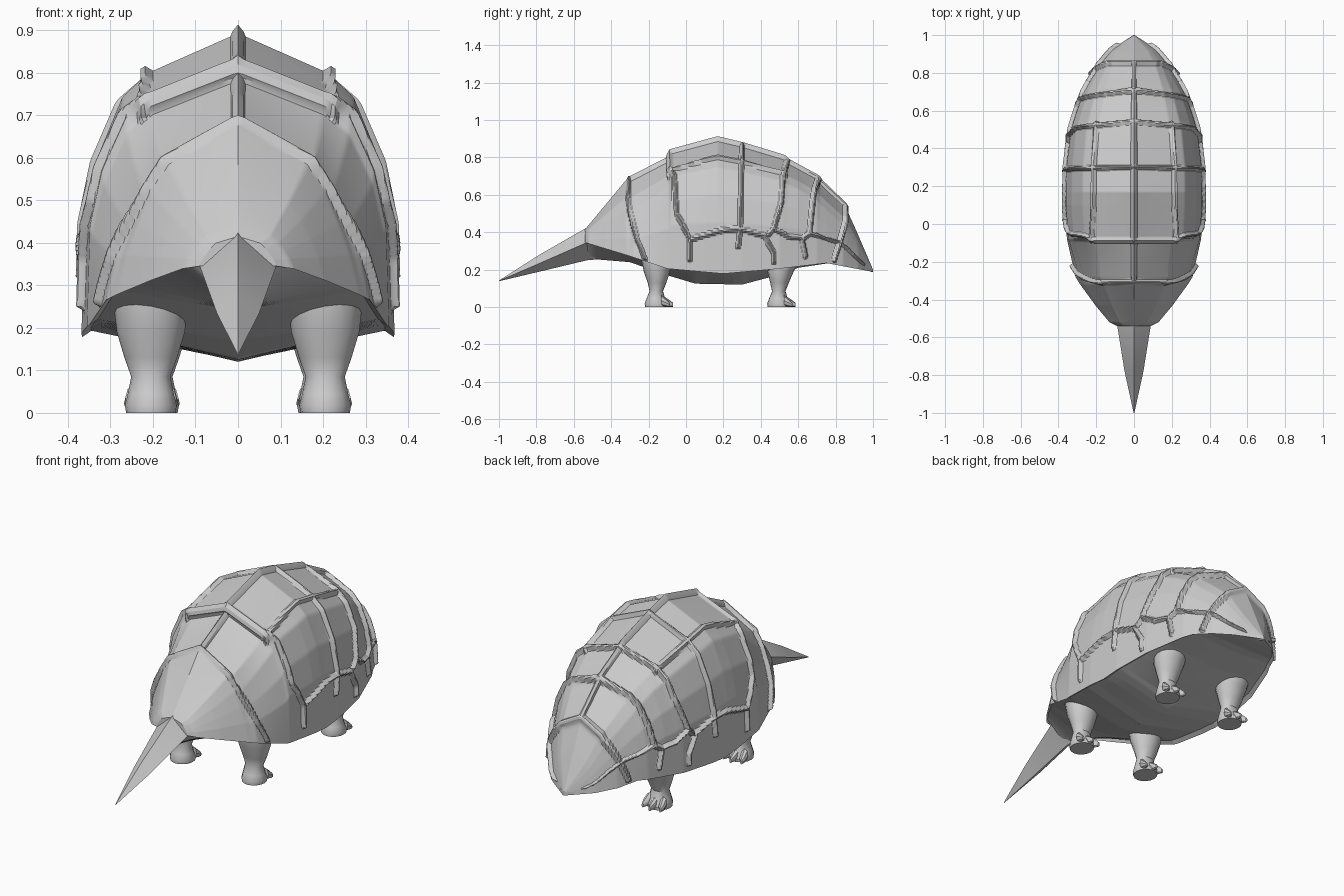
import bpy, bmesh, math
from mathutils import Vector

if "Cube" in bpy.data.objects:
    bpy.data.objects.remove(bpy.data.objects["Cube"])

# side profile of the spine, plan outline, rim height and belly keel, all along y
TOP = [(-.54, .415), (-.32, .68), (-.295, .68), (-.09, .785), (-.08, .825), (.17, .893), (.3, .862),
       (.52, .795), (.545, .772), (.7, .688), (.715, .665), (.84, .545), (.86, .52), (.91, .41), (1, .2)]
WIDTH = [(-.54, .09), (-.52, .13), (-.43, .205), (-.32, .285), (-.28, .31), (-.08, .355), (.1, .368),
         (.3, .365), (.5, .34), (.7, .275), (.84, .2), (.92, .125), (1, .004)]
RIM = [(-.54, .345), (-.3, .272), (-.1, .205), (.2, .178), (.5, .205), (.75, .235), (1, .188)]
KEEL = [(-.54, .26), (-.3, .24), (-.1, .17), (.05, .125), (.3, .12), (.45, .16), (.6, .21),
        (.8, .24), (1, .186)]
# cross-section along u (0 = spine, 1 = rim): steep middle and flatter ends
SEC_U = (0, .256, .35, .52, .70, 1)
MID = ((0, 1), (.57, .87), (.74, .79), (.90, .59), (.98, .38), (1, 0))
END = ((0, 1), (.58, .77), (.72, .60), (.83, .41), (.92, .23), (1, 0))
BLEND = [(-.54, 1), (-.3, 1), (-.08, 0), (.6, 0), (.85, .6), (1, 1)]
# seams between plates as (y, u)
SEAMS = [
    [(-.3, 0), (.85, 0)],
    [(-.305, 0), (-.31, .27), (-.26, .74), (-.22, .97)],
    [(-.085, 0), (-.085, .256), (-.06, .35), (-.05, .62), (.02, .80), (.02, .93)],
    [(.3, 0), (.29, .73), (.28, .84)],
    [(.54, 0), (.52, .27), (.51, .51), (.47, .72)],
    [(.705, 0), (.68, .34), (.66, .71), (.62, .77), (.64, .92)],
    [(.85, 0), (.85, .3), (.82, .65), (.79, .95)],
    [(-.085, .29), (.1, .262), (.3, .262), (.53, .27)],
    [(.02, .80), (.2, .74), (.29, .73), (.42, .77), (.47, .89), (.47, .95)],
    [(.44, .76), (.47, .72), (.55, .77), (.62, .77)],
    [(.66, .71), (.75, .70), (.82, .65), (.94, .72)],
]


def interp(table, t):
    for (a, va), (b, vb) in zip(table, table[1:]):
        if t <= b:
            return va + (vb - va) * max(0, t - a) / (b - a)
    return table[-1][1]


def shell_point(y, u):
    k, a = interp(BLEND, y), abs(u)
    x, f = (interp([(s, m[i] * (1 - k) + e[i] * k) for s, m, e in zip(SEC_U, MID, END)], a)
            for i in (0, 1))
    rim = interp(RIM, y)
    return math.copysign(x * interp(WIDTH, y), u), y, rim + f * (interp(TOP, y) - rim)


def seam_distance(y, u, scale):
    best = 1
    for line in SEAMS:
        for (y0, u0), (y1, u1) in zip(line, line[1:]):
            if y < min(y0, y1) - .02 or y > max(y0, y1) + .02:
                continue
            dy, du, py, pu = y1 - y0, (u1 - u0) * scale, y - y0, (u - u0) * scale
            t = min(1, max(0, (py * dy + pu * du) / (dy * dy + du * du)))
            best = min(best, math.hypot(py - t * dy, pu - t * du))
    return best


def loft(bm, rings):
    loops = [[bm.verts.new(p) for p in ring] for ring in rings]
    n = len(loops[0])
    for a, b in zip(loops, loops[1:]):
        for i in range(n):
            bm.faces.new((a[i], a[(i + 1) % n], b[(i + 1) % n], b[i]))
    bm.faces.new(loops[0])
    bm.faces.new(loops[-1])
    bmesh.ops.recalc_face_normals(bm, faces=bm.faces[:])
    bm.normal_update()
    return loops


def finish(bm, name, angle=25):
    mesh = bpy.data.meshes.new(name)
    bm.to_mesh(mesh)
    bm.free()
    obj = bpy.data.objects.new(name, mesh)
    bpy.context.collection.objects.link(obj)
    bpy.ops.object.select_all(action='DESELECT')
    obj.select_set(True)
    bpy.context.view_layer.objects.active = obj
    bpy.ops.object.shade_smooth_by_angle(angle=math.radians(angle))
    return obj


# armoured shell with belly, seams pressed in along the normals
N, M = 300, 90
us = [i / M for i in range(-M, M + 1)]
ys = [-.54 + 1.54 * j / N for j in range(N + 1)]
rings = []
for y in ys:
    w, r = interp(WIDTH, y), interp(RIM, y)
    rings.append([shell_point(y, u) for u in us]
                 + [(.94 * w, y, r + .015), (0, y, interp(KEEL, y)), (-.94 * w, y, r + .015)])
bm = bmesh.new()
loops = loft(bm, rings)
moves = []
for y, loop in zip(ys, loops):
    scale = .2 + 1.85 * interp(WIDTH, y) * .9
    for u, v in zip(us, loop):
        d = seam_distance(y, abs(u), scale)
        if d < .013:
            moves.append((v, v.normal * .02 * min(1, 1.5 * (1 - d / .013))))
for v, offset in moves:
    v.co -= offset
finish(bm, "shell")

# tapering diamond-section tail
bm = bmesh.new()
loft(bm, [[(0, y, t), (w, y, m), (0, y, b), (-w, y, m)] for y, w, t, m, b in (
    (-.3, .12, .46, .36, .27), (-.53, .09, .425, .345, .25),
    (-.78, .05, .282, .235, .19), (-1, .002, .142, .14, .138))])
finish(bm, "tail")


# leg with ankle, flared foot and three toes pointing to +y
def leg(name, x, y, lean):
    bm = bmesh.new()
    profile = [(0, .058, .062, -.002), (.018, .061, .064, -.002), (.045, .054, .05, -.006),
               (.085, .046, .036, -.004), (.13, .062, .05, 0), (.19, .08, .07, .2 * lean),
               (.26, .088, .08, lean), (.30, .085, .08, lean)]
    loft(bm, [[(x + rx * math.cos(a), y + off + ry * math.sin(a), z)
               for a in (math.tau * i / 16 for i in range(16))] for z, rx, ry, off in profile])
    for dx in (-.04, 0, .04):
        base, tip = Vector((x + dx, y + .025, .035)), Vector((x + dx * 1.25, y + .085 - abs(dx) * .4, .012))
        loft(bm, [[(c.x + r * math.cos(a), c.y, max(0, c.z + h * math.sin(a)))
                   for a in (math.tau * i / 8 for i in range(8))]
                  for c, r, h in ((base, .02, .03), (base.lerp(tip, .6), .017, .02), (tip, .006, .011))])
    finish(bm, name, 35)


for side, s in (("left", -1), ("right", 1)):
    leg("front_leg_" + side, s * .205, -.155, -.005)
    leg("rear_leg_" + side, s * .2, .5, .03)
